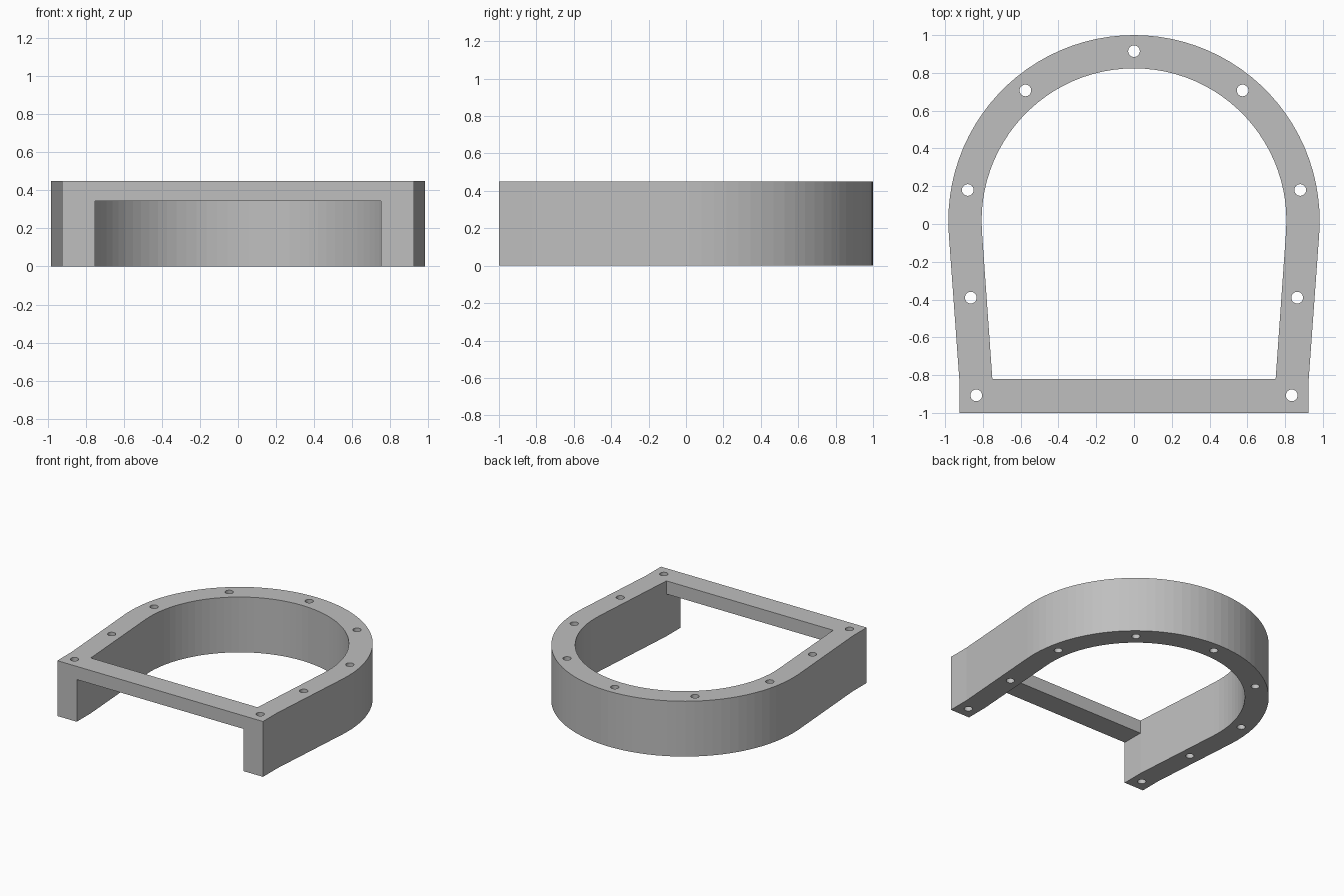
import bpy
import bmesh
from math import radians, sin, cos

HEIGHT = 0.45
ARC_Y = 0.017      # centre of the rounded end

cube = bpy.data.objects.get("Cube")
if cube:
    bpy.data.objects.remove(cube, do_unlink=True)

grey = bpy.data.materials.new("plain grey")
grey.use_nodes = True
colour = (0.52, 0.52, 0.52, 1)
grey.diffuse_color = colour
grey.node_tree.nodes["Principled BSDF"].inputs["Base Color"].default_value = colour


def prism(name, outline, z0, z1):
    """Extrude a closed outline from z0 to z1."""
    bm = bmesh.new()
    face = bm.faces.new([bm.verts.new((x, y, z0)) for x, y in outline])
    top = bmesh.ops.extrude_face_region(bm, geom=[face])["geom"]
    bmesh.ops.translate(bm, vec=(0, 0, z1 - z0),
                        verts=[v for v in top if isinstance(v, bmesh.types.BMVert)])
    bmesh.ops.recalc_face_normals(bm, faces=bm.faces)
    mesh = bpy.data.meshes.new(name)
    bm.to_mesh(mesh)
    bm.free()
    mesh.materials.append(grey)
    obj = bpy.data.objects.new(name, mesh)
    bpy.context.collection.objects.link(obj)
    return obj


def arc(x, y, radius, start, end, steps):
    angles = [radians(start + (end - start) * i / steps) for i in range(steps + 1)]
    return [(x + radius * cos(a), y + radius * sin(a)) for a in angles]


def arch(radius, corners):
    """Rounded end with tapering sides that run down to mirrored corners."""
    left = [(-x, y) for x, y in corners]
    return arc(0, ARC_Y, radius, -4, 184, 48) + left + corners[::-1]


# Arched frame body
frame = prism("arched_frame", arch(0.983, [(0.925, -0.82), (0.925, -1)]), 0, HEIGHT)

# Central opening and the front gap under the crossbar
cutters = [
    prism("centre_cutter", arch(0.807, [(0.75, -0.82)]), -0.1, HEIGHT + 0.1),
    prism("front_gap_cutter",
          [(-0.75, -1.1), (0.75, -1.1), (0.75, -0.8), (-0.75, -0.8)], -0.1, 0.343),
]

# Screw holes, mirrored left and right
holes = [(0, 0.915)]
for x, y in [(0.575, 0.707), (0.88, 0.18), (0.864, -0.39), (0.835, -0.907)]:
    holes += [(x, y), (-x, y)]
for x, y in holes:
    cutters.append(prism("hole_cutter", arc(x, y, 0.031, 0, 345, 23), -0.1, HEIGHT + 0.1))

for cutter in cutters:
    cutter.hide_render = True
    mod = frame.modifiers.new(cutter.name, "BOOLEAN")
    mod.operation = "DIFFERENCE"
    mod.solver = "EXACT"
    mod.object = cutter

# Bake the cuts and drop the cutters
graph = bpy.context.evaluated_depsgraph_get()
final = bpy.data.meshes.new_from_object(frame.evaluated_get(graph))
frame.modifiers.clear()
frame.data = final
for cutter in cutters:
    bpy.data.objects.remove(cutter, do_unlink=True)
